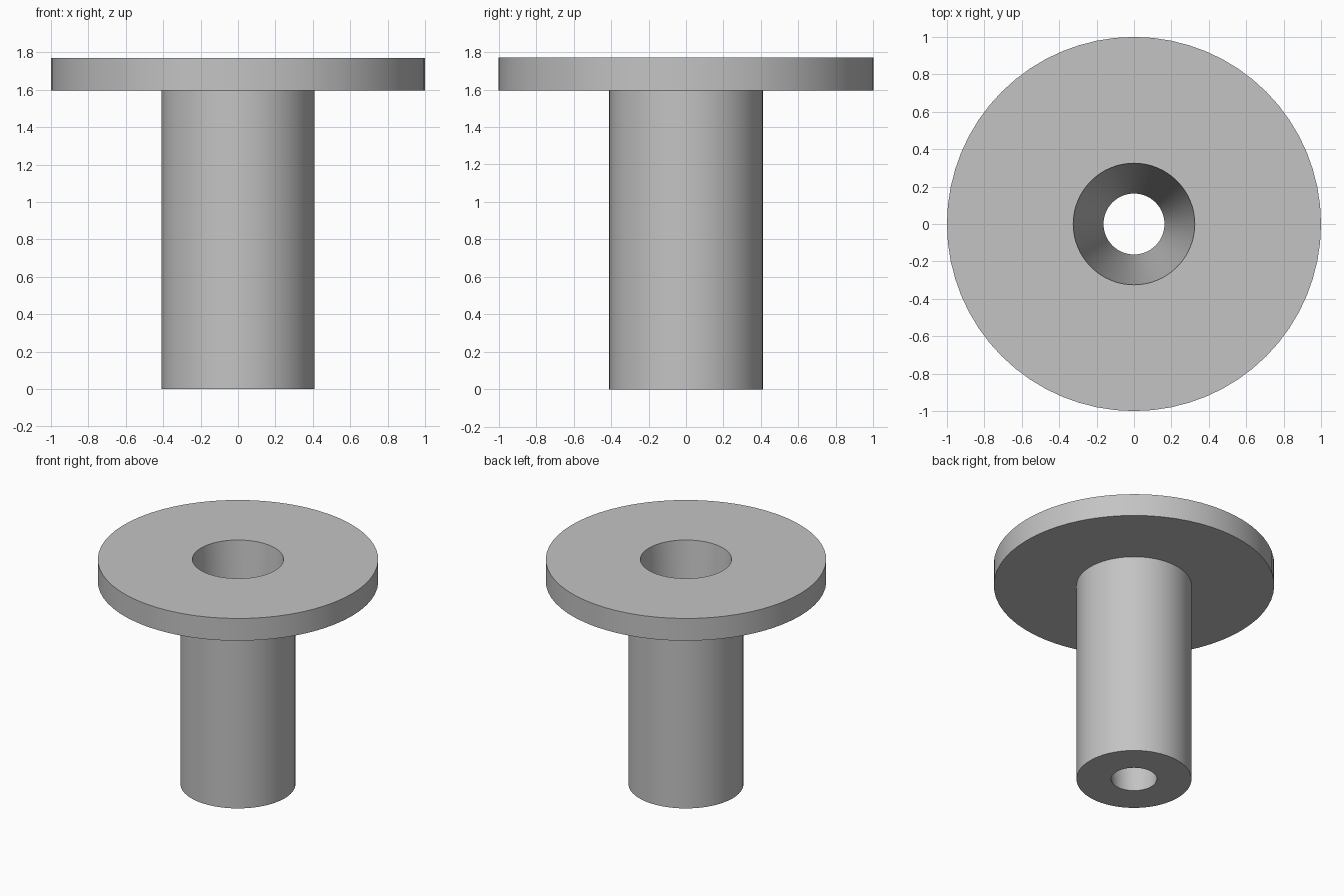
import bpy
import bmesh
import math

cube = bpy.data.objects.get("Cube")
if cube:
    bpy.data.objects.remove(cube, do_unlink=True)

SEGMENTS = 64
HEIGHT = 1.77
FLANGE_BOTTOM = 1.595
FLANGE_RADIUS = 1.0
SLEEVE_RADIUS = 0.41
BORE_TOP = 0.325
BORE_BOTTOM = 0.163


def make_material(name, color):
    mat = bpy.data.materials.new(name)
    mat.use_nodes = True
    mat.diffuse_color = color
    for node in mat.node_tree.nodes:
        if node.type == "BSDF_PRINCIPLED":
            node.inputs["Base Color"].default_value = color
    return mat


def lathe(name, profile, mat):
    """Revolve a closed (radius, height) profile about the z axis."""
    bm = bmesh.new()
    rings = []
    for radius, z in profile:
        ring = []
        for i in range(SEGMENTS):
            a = math.tau * i / SEGMENTS
            ring.append(bm.verts.new((radius * math.cos(a), radius * math.sin(a), z)))
        rings.append(ring)
    for k, ring in enumerate(rings):
        upper = rings[(k + 1) % len(rings)]
        for i in range(SEGMENTS):
            j = (i + 1) % SEGMENTS
            bm.faces.new((ring[i], ring[j], upper[j], upper[i]))
    bmesh.ops.recalc_face_normals(bm, faces=bm.faces)
    mesh = bpy.data.meshes.new(name)
    bm.to_mesh(mesh)
    bm.free()
    mesh.materials.append(mat)
    obj = bpy.data.objects.new(name, mesh)
    bpy.context.collection.objects.link(obj)
    bpy.ops.object.select_all(action="DESELECT")
    obj.select_set(True)
    bpy.context.view_layer.objects.active = obj
    bpy.ops.object.shade_smooth_by_angle(angle=math.radians(30))
    return obj


# Flanged sleeve with a tapered bore running right through it
grey = make_material("plain grey", (0.55, 0.55, 0.55, 1.0))
lathe("flanged_sleeve", [
    (BORE_BOTTOM, 0),
    (SLEEVE_RADIUS, 0),
    (SLEEVE_RADIUS, FLANGE_BOTTOM),
    (FLANGE_RADIUS, FLANGE_BOTTOM),
    (FLANGE_RADIUS, HEIGHT),
    (BORE_TOP, HEIGHT),
], grey)
